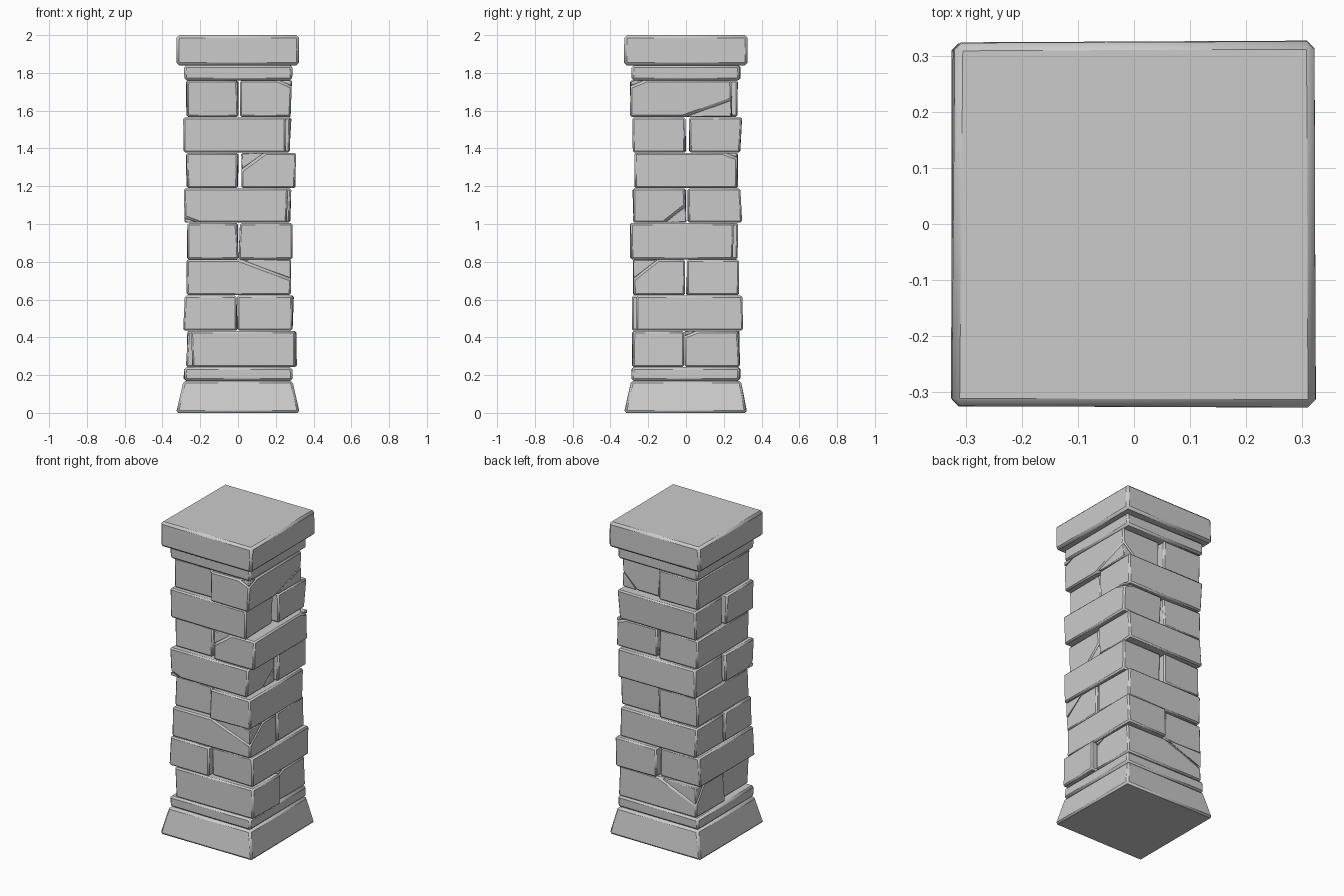
import bpy, bmesh, random
from mathutils import Vector

if "Cube" in bpy.data.objects:
    bpy.data.objects.remove(bpy.data.objects["Cube"])

random.seed(4)

def finish(bm, name, width):
    bmesh.ops.recalc_face_normals(bm, faces=bm.faces)
    me = bpy.data.meshes.new(name)
    bm.to_mesh(me)
    bm.free()
    ob = bpy.data.objects.new(name, me)
    bpy.context.collection.objects.link(ob)
    bev = ob.modifiers.new("worn_edges", 'BEVEL')
    bev.width, bev.segments, bev.limit_method = width, 1, 'ANGLE'
    bpy.context.view_layer.objects.active = ob
    ob.select_set(True)
    bpy.ops.object.shade_smooth_by_angle(angle=0.5)
    ob.select_set(False)

def box(x0, x1, y0, y1, z0, z1, jitter=0.0, taper=1.0):
    bm = bmesh.new()
    bmesh.ops.create_cube(bm, size=1)
    for v in bm.verts:
        k = taper if v.co.z > 0 else 1.0
        c = Vector((x0 + (v.co.x + .5) * (x1 - x0),
                    y0 + (v.co.y + .5) * (y1 - y0),
                    z0 + (v.co.z + .5) * (z1 - z0)))
        c.x = c.x * k + random.uniform(-jitter, jitter)
        c.y = c.y * k + random.uniform(-jitter, jitter)
        v.co = c
    return bm

def keep_side(bm, point, normal):
    bm = bm.copy()
    geom = bm.verts[:] + bm.edges[:] + bm.faces[:]
    bmesh.ops.bisect_plane(bm, geom=geom, plane_co=point, plane_no=normal, clear_outer=True)
    bmesh.ops.holes_fill(bm, edges=[e for e in bm.edges if e.is_boundary], sides=0)
    return bm

def stone(name, dims, cracks=()):
    """Block broken along corner planes, each given by three points."""
    body = box(*dims, jitter=0.006)
    centre = Vector(((dims[0] + dims[1]) / 2, (dims[2] + dims[3]) / 2, (dims[4] + dims[5]) / 2))
    for i, pts in enumerate(cracks):
        a, b, c = map(Vector, pts)
        n = (b - a).cross(c - a).normalized()
        if (centre - a).dot(n) > 0:
            n = -n
        chip = keep_side(body, a + n * 0.001, -n)
        body_new = keep_side(body, a - n * 0.001, n)
        body.free()
        body = body_new
        finish(chip, f"{name}_chip_{i + 1}", 0.005)
    finish(body, name, 0.009)

# Base and capital slabs
finish(box(-.325, .325, -.325, .325, 0, .17, .004, taper=.885), "base_foot", .012)
finish(box(-.287, .287, -.287, .287, .17, .242, .004), "base_plinth", .012)
finish(box(-.287, .287, -.287, .287, 1.76, 1.84, .004), "neck_slab", .012)
finish(box(-.323, .323, -.325, .325, 1.84, 2.0, .004), "cap_slab", .014)

# Stone courses: bottom, top, then two blocks as x0, x1, y0, y1
courses = [
    (.243, .433, (-.245, .307, -.282, -.015), (-.27, .282, -.005, .28)),
    (.436, .621, (-.285, -.003, -.282, .27), (.0, .292, -.262, .298)),
    (.623, .811, (-.267, .275, -.278, -.008), (-.27, .272, .004, .277)),
    (.813, 1.005, (-.273, -.002, -.255, .272), (.006, .284, -.29, .25)),
    (1.008, 1.188, (-.282, .262, -.278, -.002), (-.27, .278, .01, .293)),
    (1.19, 1.376, (-.272, .0, -.252, .272), (.02, .303, -.274, .268)),
    (1.378, 1.565, (-.288, .25, -.28, .0), (-.272, .278, .018, .292)),
    (1.567, 1.76, (-.275, .0, -.26, .27), (.012, .28, -.298, .243)),
]

# Cracks keyed by (course, block)
cracks = {
    (1, 2): [((.0, .28, .433), (-.27, .28, .33), (-.27, .2, .433)),
             ((.28, .0, .408), (.28, .06, .433), (.21, .0, .433))],
    (3, 1): [((.01, -.278, .811), (.275, -.278, .71), (.275, -.15, .811))],
    (5, 1): [((.262, -.12, 1.008), (.262, 0, 1.1), (.13, 0, 1.008)),
             ((-.282, -.278, 1.035), (-.21, -.278, 1.008), (-.282, -.22, 1.008))],
    (6, 2): [((.02, -.274, 1.285), (.145, -.274, 1.376), (.02, -.14, 1.376)),
             ((.303, .268, 1.35), (.303, .2, 1.376), (.24, .268, 1.376))],
    (8, 2): [((.28, -.02, 1.567), (.28, .243, 1.66), (.18, .243, 1.567)),
             ((.28, -.298, 1.728), (.28, -.22, 1.76), (.21, -.298, 1.76))],
}

for i, (z0, z1, *blocks) in enumerate(courses, 1):
    for j, b in enumerate(blocks, 1):
        stone(f"course_{i}_stone_{j}", (*b, z0, z1), cracks.get((i, j), ()))
